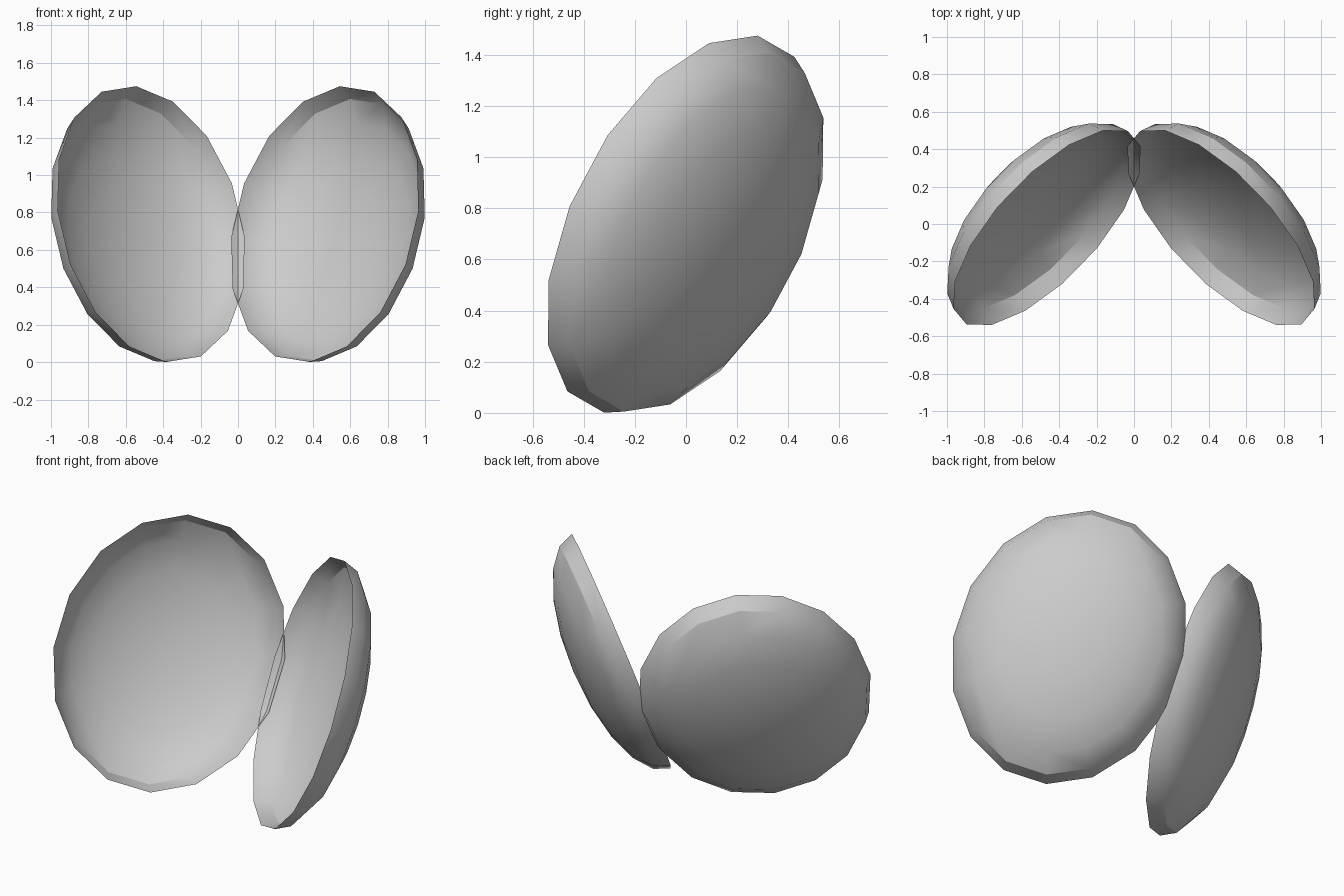
import bpy, bmesh
from mathutils import Matrix, Vector

if "Cube" in bpy.data.objects:
    bpy.data.objects.remove(bpy.data.objects["Cube"], do_unlink=True)

# One plain grey for both shells
grey = bpy.data.materials.new("light_grey")
grey.use_nodes = True
colour = (0.6, 0.6, 0.6, 1)
grey.diffuse_color = colour
grey.node_tree.nodes["Principled BSDF"].inputs["Base Color"].default_value = colour

# Shell placement: rim centre, long and short rim radii, depth of the bowl
centre = Vector((0.464, -0.02, 0.738))
long_axis = Vector((0.08, 0.30, 0.737))
short_axis = Vector((0.50, -0.435, 0.07))
depth_axis = long_axis.cross(short_axis).normalized() * 0.297


def shell(name, side):
    """Open half sphere, squashed into a tilted oval dish."""
    bm = bmesh.new()
    bmesh.ops.create_uvsphere(bm, u_segments=16, v_segments=10, radius=1)
    lower = [v for v in bm.verts if v.co.z < -0.01]
    bmesh.ops.delete(bm, geom=lower, context='VERTS')
    frame = Matrix((long_axis, short_axis, depth_axis)).transposed().to_4x4()
    place = Matrix.Translation(centre) @ frame
    bm.transform(Matrix.Diagonal((side, 1, 1, 1)) @ place)
    if side < 0:
        bmesh.ops.reverse_faces(bm, faces=bm.faces)
    mesh = bpy.data.meshes.new(name)
    bm.to_mesh(mesh)
    bm.free()
    mesh.materials.append(grey)
    obj = bpy.data.objects.new(name, mesh)
    bpy.context.collection.objects.link(obj)
    return obj


# Mirrored pair
bpy.ops.object.select_all(action='DESELECT')
for obj in (shell("left_shell", 1), shell("right_shell", -1)):
    obj.select_set(True)
    bpy.context.view_layer.objects.active = obj
bpy.ops.object.shade_smooth_by_angle()
